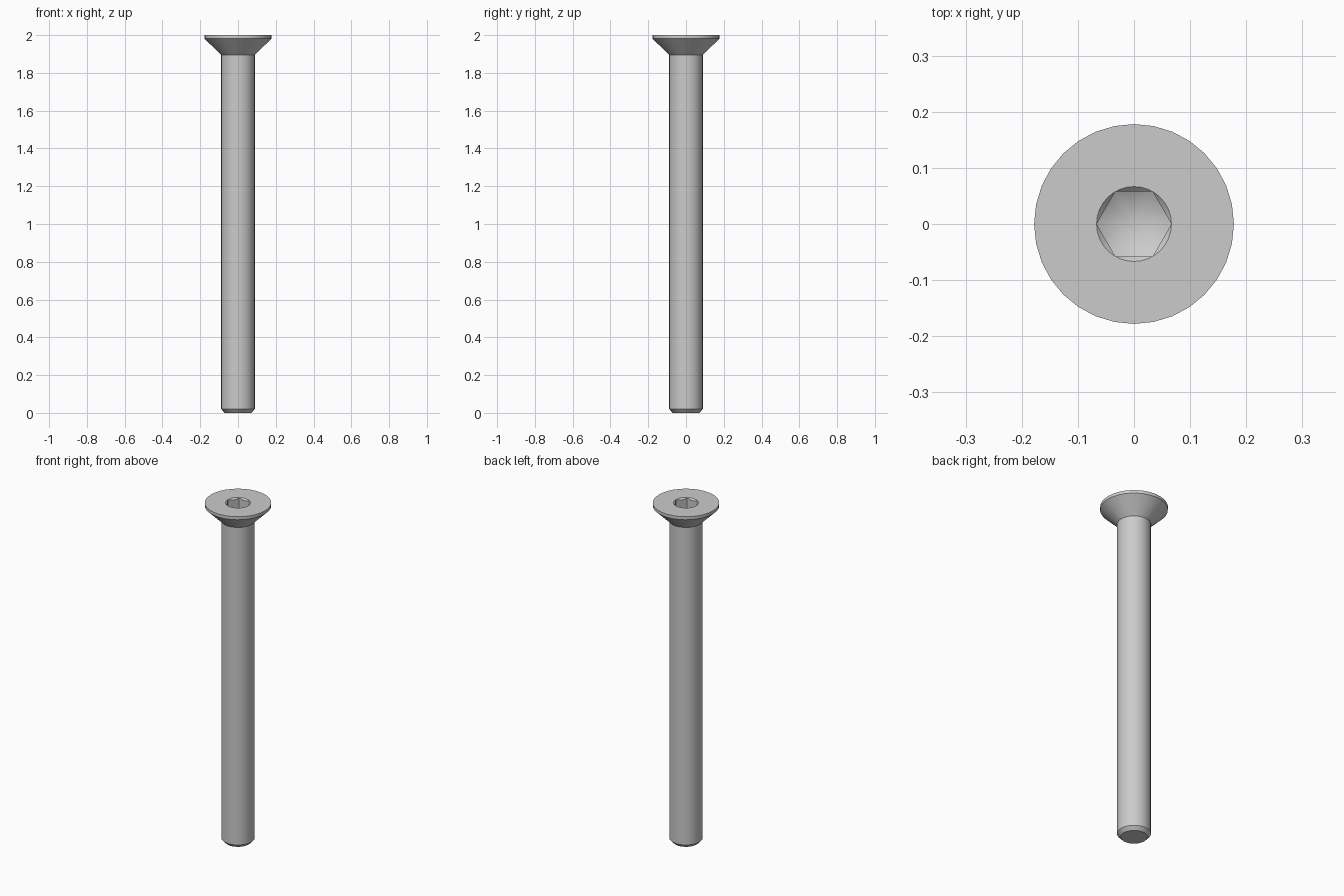
import bpy, bmesh, math

cube = bpy.data.objects.get("Cube")
if cube:
    bpy.data.objects.remove(cube, do_unlink=True)

steel = bpy.data.materials.new("plain grey steel")
steel.use_nodes = True
GREY = (0.6, 0.6, 0.6, 1.0)
steel.diffuse_color = GREY
steel.node_tree.nodes["Principled BSDF"].inputs["Base Color"].default_value = GREY


def lathe(name, profile, sides):
    """Closed solid of revolution from (radius, height) points, bottom to top."""
    bm = bmesh.new()
    rings = []
    for r, z in profile:
        if r == 0:
            rings.append([bm.verts.new((0, 0, z))] * sides)
        else:
            rings.append([bm.verts.new((r * math.cos(math.tau * i / sides),
                                        r * math.sin(math.tau * i / sides), z))
                          for i in range(sides)])
    for low, high in zip(rings, rings[1:]):
        for i in range(sides):
            j = (i + 1) % sides
            corners = [low[i], low[j], high[j], high[i]]
            bm.faces.new(list(dict.fromkeys(corners)))
    for ring in (rings[0], rings[-1]):
        if ring[0] is not ring[1]:
            bm.faces.new(ring)
    bmesh.ops.recalc_face_normals(bm, faces=bm.faces)
    mesh = bpy.data.meshes.new(name)
    bm.to_mesh(mesh)
    bm.free()
    mesh.materials.append(steel)
    obj = bpy.data.objects.new(name, mesh)
    bpy.context.collection.objects.link(obj)
    return obj


def combine(target, tool, operation):
    """Apply a boolean to the target and discard the tool."""
    mod = target.modifiers.new(operation.title(), 'BOOLEAN')
    mod.operation = operation
    mod.solver = 'EXACT'
    mod.object = tool
    bpy.context.view_layer.objects.active = target
    bpy.ops.object.modifier_apply(modifier=mod.name)
    bpy.data.objects.remove(tool, do_unlink=True)


SIDES = 32
TOP = 2.0
SHAFT_R, HEAD_R = 0.089, 0.178
HEX_R = 0.0667          # socket radius across corners
SOCKET_Z = 1.93         # where the drilled point starts

# Shaft with chamfered tip, countersunk head and short rim
screw = lathe("countersunk_screw", [
    (0.070, 0), (SHAFT_R, 0.02), (SHAFT_R, 1.895),
    (HEAD_R, 1.982), (HEAD_R, TOP)], SIDES)

# Hexagonal socket ending in a drilled conical point
socket = lathe("socket_cutter", [(HEX_R, 1.8), (HEX_R, 2.1)], 6)
drill = lathe("drill_cutter", [
    (0, SOCKET_Z - HEX_R * math.tan(math.radians(30))),
    (HEX_R * 1.2, SOCKET_Z + HEX_R * 0.2 * math.tan(math.radians(30))),
    (HEX_R * 1.2, 2.05)], SIDES)
combine(socket, drill, 'INTERSECT')
combine(screw, socket, 'DIFFERENCE')

# Conical lead-in around the socket mouth
lead_in = lathe("lead_in_cutter", [
    (HEX_R - 0.02, TOP - 0.02), (HEX_R + 0.02, TOP + 0.02)], SIDES)
combine(screw, lead_in, 'DIFFERENCE')

# Smooth round surfaces, crisp edges
bpy.ops.object.select_all(action='DESELECT')
screw.select_set(True)
bpy.context.view_layer.objects.active = screw
bpy.ops.object.shade_smooth_by_angle(angle=math.radians(25))
